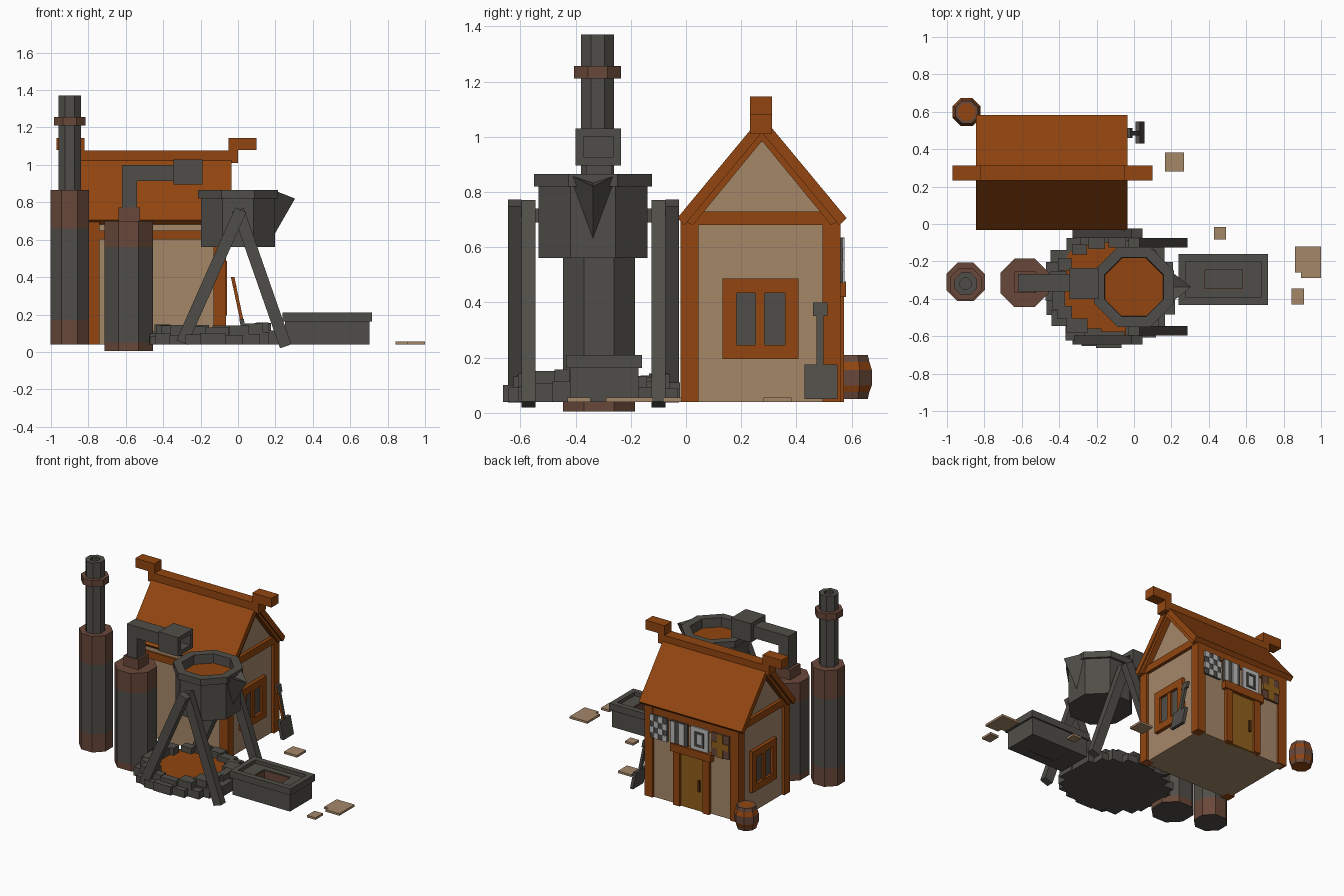
import bpy, bmesh, math, random
from mathutils import Vector

if "Cube" in bpy.data.objects:
    bpy.data.objects.remove(bpy.data.objects["Cube"])

random.seed(4)


def material(name, rgb):
    m = bpy.data.materials.new(name)
    m.diffuse_color = (*rgb, 1)
    m.use_nodes = True
    m.node_tree.nodes["Principled BSDF"].inputs["Base Color"].default_value = m.diffuse_color
    return m


WOOD = material("orange wood", (0.29, 0.06, 0.005))
IRON = material("dark iron", (0.08, 0.076, 0.065))
PLASTER = material("tan plaster", (0.376, 0.242, 0.141))
RUST = material("rust brown", (0.141, 0.065, 0.042))
DOOR = material("mustard door", (0.28, 0.115, 0.012))
WHITE = material("pale grey", (0.5, 0.5, 0.5))
DARK = material("dark brown", (0.09, 0.022, 0.004))


def make(name, verts, faces, mats, face_mats=None):
    me = bpy.data.meshes.new(name)
    me.from_pydata(verts, [], faces)
    for m in mats:
        me.materials.append(m)
    if face_mats:
        for p, i in zip(me.polygons, face_mats):
            p.material_index = i
    bm = bmesh.new()
    bm.from_mesh(me)
    bmesh.ops.recalc_face_normals(bm, faces=bm.faces)
    bm.to_mesh(me)
    bm.free()
    ob = bpy.data.objects.new(name, me)
    bpy.context.collection.objects.link(ob)
    return ob


def extrude(name, pts, axis, a, b, mat):
    """Extrude a 2D outline along x ('x': pts are y,z) or y ('y': pts are x,z)."""
    n = len(pts)
    place = (lambda p, t: (t, p[0], p[1])) if axis == 'x' else (lambda p, t: (p[0], t, p[1]))
    verts = [place(p, t) for t in (a, b) for p in pts]
    faces = [tuple(range(n)), tuple(range(n, 2 * n))]
    faces += [(i, (i + 1) % n, n + (i + 1) % n, n + i) for i in range(n)]
    return make(name, verts, faces, [mat])


def box(name, x0, x1, y0, y1, z0, z1, mat):
    return extrude(name, [(x0, z0), (x1, z0), (x1, z1), (x0, z1)], 'y', y0, y1, mat)


def turned(name, cx, cy, profile, mats, start_cap=0, end_cap=0, n=8):
    """Faceted lathe; profile rows are (apothem, z, material of the band that follows)."""
    verts, faces, fm = [], [], []
    for r, z, _ in profile:
        for i in range(n):
            a = 2 * math.pi * (i + 0.5) / n
            k = r / math.cos(math.pi / n)
            verts.append((cx + k * math.cos(a), cy + k * math.sin(a), z))
    for j in range(len(profile) - 1):
        for i in range(n):
            k = (i + 1) % n
            faces.append((j * n + i, j * n + k, (j + 1) * n + k, (j + 1) * n + i))
            fm.append(profile[j][2])
    last = (len(profile) - 1) * n
    faces += [tuple(range(n)), tuple(range(last, last + n))]
    fm += [start_cap, end_cap]
    return make(name, verts, faces, mats, fm)


# House body with gables
MID, YC = -0.435, 0.275
extrude("house_walls", [(0, .04), (.545, .04), (.545, .70), (YC, 1.01), (0, .70)], 'x', -.785, -.085, PLASTER)

# Corner posts and wall beams
for x0 in (-.805, -.13):
    for y0 in (-.02, .495):
        box("corner_post", x0, x0 + .065, y0, y0 + .065, .04, .70, WOOD)
box("front_beam", -.80, -.07, -.012, .03, .60, .65, WOOD)
box("back_beam", -.80, -.07, .53, .558, .62, .69, WOOD)
for s in (-1, 1):
    x = MID + s * .345
    box("gable_beam", x - .028, x + .028, -.01, .56, .68, .73, WOOD)

# Roof slopes, gable rafters and ridge
for s in (-1, 1):
    def side(pts):
        return [(YC + s * d, z) for d, z in pts]
    extrude("roof_slope", side([(0, 1.075), (.307, .705), (.28, .68), (0, 1.015)]), 'x', -.845, -.035, WOOD)
    for g in (-1, 1):
        x = MID + g * .37
        extrude("gable_rafter", side([(0, 1.05), (.29, .70), (.25, .68), (0, .985)]), 'x', x - .02, x + .02, WOOD)
        box("shadow_strip", x - .005, x + .005, YC - .001, YC + .001, .98, 1.0, RUST)
box("ridge_beam", -.85, -.02, .232, .312, 1.02, 1.077, WOOD)
for s in (-1, 1):
    extrude("ridge_end", [(MID + s * d, z) for d, z in
            [(.385, 1.01), (.435, 1.01), (.435, 1.08), (.535, 1.08), (.535, 1.145), (.385, 1.145)]],
            'y', .232, .312, WOOD)

# Windows on both gable ends
for s in (-1, 1):
    def gable(name, d0, d1, y0, y1, z0, z1, mat):
        box(name, *sorted((MID + s * d0, MID + s * d1)), y0, y1, z0, z1, mat)
    gable("window_frame_left", .34, .375, .133, .182, .195, .487, WOOD)
    gable("window_frame_right", .34, .375, .358, .408, .195, .487, WOOD)
    gable("window_frame_top", .34, .375, .182, .358, .435, .487, WOOD)
    gable("window_frame_bottom", .34, .375, .182, .358, .195, .245, WOOD)
    gable("window_mullion", .34, .370, .252, .284, .245, .435, WOOD)
    gable("window_pane", .345, .356, .182, .358, .245, .435, IRON)

# Back door with frame
box("door", -.53, -.35, .53, .556, .04, .42, DOOR)
for x0 in (-.58, -.35):
    box("door_jamb", x0, x0 + .05, .53, .572, .04, .42, WOOD)
box("door_lintel", -.60, -.28, .53, .580, .42, .475, WOOD)
box("door_handle", -.505, -.49, .55, .570, .18, .26, DARK)

# Hanging banners above the door
for x0, base in ((-.25, IRON), (-.41, IRON), (-.57, WHITE), (-.735, RUST)):
    box("banner", x0, x0 + .135, .556, .568, .47, .635, base)


def patch(x0, x1, z0, z1, mat):
    box("banner_patch", x0, x1, .566, .574, z0, z1, mat)


for i in range(4):
    for j in range(4):
        if (i + j) % 2 == 0:
            patch(-.25 + i * .034, -.217 + i * .034, .47 + j * .041, .511 + j * .041, WHITE)
patch(-.385, -.345, .48, .63, WHITE)
patch(-.31, -.28, .48, .63, WHITE)
for x0, x1, z0, z1 in ((-.54, -.525, .50, .605), (-.48, -.465, .50, .605), (-.54, -.465, .50, .515), (-.54, -.465, .59, .605)):
    patch(x0, x1, z0, z1, IRON)
patch(-.69, -.645, .47, .635, DOOR)
patch(-.735, -.60, .53, .575, DOOR)

# Barrel
turned("barrel", -.895, .598, [(.06, .05, 1), (.066, .075, 0), (.075, .10, 1), (.075, .155, 0),
       (.066, .185, 1), (.06, .21, 1), (.045, .21, 0)], [WOOD, RUST])

# Tall tank with chimney
turned("tall_tank", -.90, -.31, [(.103, .04, 1), (.103, .17, 0), (.103, .66, 1), (.103, .865, 1)],
       [IRON, RUST], 0, 1)
turned("chimney", -.90, -.32, [(.06, .86, 0), (.06, 1.37, 0), (.03, 1.37, 0), (.03, 1.30, 0)], [IRON])
turned("chimney_collar", -.90, -.32, [(.085, 1.21, 0), (.085, 1.257, 0)], [RUST])

# Short tank with elbow pipe and nozzle
turned("short_tank", -.585, -.315, [(.13, .005, 1), (.13, .05, 0), (.13, .56, 1), (.13, .70, 1)],
       [IRON, RUST], 0, 1)
box("tank_cap", -.64, -.525, -.37, -.255, .70, .772, RUST)
extrude("elbow_pipe", [(-.62, .77), (-.54, .77), (-.54, .915), (-.33, .915), (-.33, 1), (-.62, 1)],
        'y', -.362, -.268, IRON)
box("nozzle_back", -.345, -.28, -.40, -.235, .895, 1.03, IRON)
for y0, y1, z0, z1 in ((-.40, -.37, .895, 1.03), (-.265, -.235, .895, 1.03),
                       (-.37, -.265, .895, .925), (-.37, -.265, 1.0, 1.03)):
    box("nozzle_wall", -.28, -.19, y0, y1, z0, z1, IRON)

# Pouring crucible with spout
CX, CY = 0.0, -.337
turned("crucible", CX, CY, [(.197, .56, 0), (.197, .82, 0), (.213, .82, 0), (.213, .865, 0),
       (.158, .865, 0), (.155, .80, 0)], [IRON, WOOD], 0, 1)
make("spout", [(.19, CY - .09, .865), (.19, CY + .09, .865), (.19, CY, .62), (.305, CY, .82), (.19, CY, .835)],
     [(0, 3, 4), (1, 4, 3), (0, 2, 3), (1, 3, 2), (0, 4, 2), (1, 2, 4)], [IRON])


# Crossed legs carrying the crucible
def leg(x0, z0, x1, z1, y0):
    d = Vector((x1 - x0, z1 - z0)).normalized() * .032
    nx, nz = -d.y, d.x
    extrude("support_leg", [(x0 + nx, z0 + nz), (x0 - nx, z0 - nz), (x1 - nx, z1 - nz), (x1 + nx, z1 + nz)],
            'y', y0, y0 + .05, IRON)


for back_y, front_y in ((-.645, -.595), (-.075, -.125)):
    leg(-.30, .05, .015, .76, back_y)
    leg(.255, .03, .0, .76, front_y)
box("axle", -.025, .025, -.60, -.075, .69, .74, IRON)

# Molten pit ringed with stones
PX, PY = -.13, -.345
pit = turned("molten_pit", 0, 0, [(.265, .04, 0), (.265, .095, 0)], [IRON, WOOD], 0, 1, n=12)
pit.location = (PX, PY, 0)
pit.scale = (1.1, 1, 1)


def stones(name, count, rx, ry, z0, z1, lo, hi):
    for i in range(count):
        a = 2 * math.pi * (i + random.uniform(-.15, .15)) / count
        x, y = PX + rx * math.cos(a), PY + ry * math.sin(a)
        along = abs(math.sin(a))
        w = random.uniform(lo, hi) * (.55 + .45 * along)
        d = random.uniform(lo, hi) * (1 - .45 * along)
        box(name, x - w / 2, x + w / 2, y - d / 2, y + d / 2, z0, z1 + random.uniform(-.02, .01), IRON)


stones("lower_stone", 20, .31, .285, .04, .105, .10, .15)
stones("upper_stone", 17, .28, .255, .05, .15, .085, .13)

# Casting trough with sunken mould
def frame(name, outer, inner, z0, z1, mat):
    (a, b, c, d), (e, f, g, h) = outer, inner
    box(name, a, e, c, d, z0, z1, mat)
    box(name, f, b, c, d, z0, z1, mat)
    box(name, e, f, c, g, z0, z1, mat)
    box(name, e, f, h, d, z0, z1, mat)


OUT, STEP, HOLE = (.237, .717, -.432, -.16), (.275, .68, -.392, -.20), (.375, .585, -.35, -.242)
frame("trough_rim", OUT, STEP, .163, .21, IRON)
frame("trough_body", (.25, .703, -.42, -.172), HOLE, .04, .185, IRON)
box("mould_floor", .37, .59, -.355, -.237, .042, .12, IRON)
frame("mould_lining", HOLE, (.38, .58, -.345, -.247), .11, .18, RUST)

# Shovel leaning on the wall
def lean(name, z0, z1, y0, y1, t, mat):
    def x(z):
        return .045 - .21 * (z - .05)
    return make(name, [(x(z) + o, y, z) for z in (z0, z1) for o, y in ((-t, y0), (t, y0), (t, y1), (-t, y1))],
                [(0, 1, 2, 3), (4, 5, 6, 7), (0, 1, 5, 4), (1, 2, 6, 5), (2, 3, 7, 6), (3, 0, 4, 7)],
                [mat, WOOD], [0, 0, 1 if t < .01 else 0, 0, 0, 0])


lean("shovel_blade", .05, .175, .43, .548, .012, IRON)
lean("shovel_shaft", .17, .35, .472, .498, .009, IRON)
lean("shovel_grip", .35, .40, .46, .512, .0095, IRON)

# Loose paving slabs
for x0, x1, y0, y1 in ((.165, .268, .28, .382), (.427, .493, -.083, -.017), (.86, 1, -.26, -.12),
                       (.893, 1, -.29, -.26), (.843, .91, -.43, -.345)):
    box("loose_slab", x0, x1, y0, y1, .04, .055, PLASTER)
